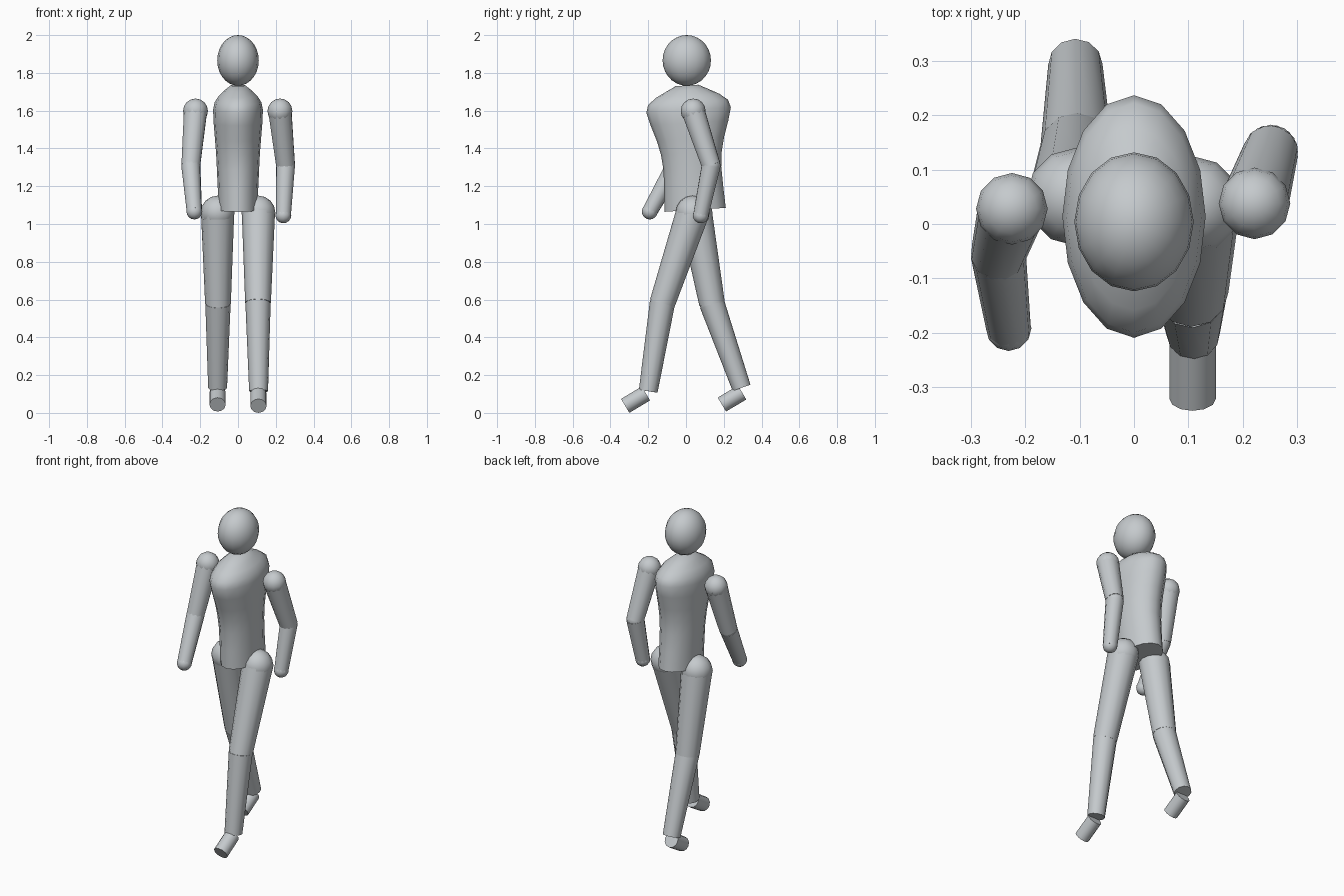
import bpy, bmesh, math
from mathutils import Vector, Matrix

cube = bpy.data.objects.get("Cube")
if cube:
    bpy.data.objects.remove(cube, do_unlink=True)

grey = bpy.data.materials.new("soft_grey")
grey.use_nodes = True
colour = (0.56, 0.59, 0.61, 1)
grey.diffuse_color = colour
grey.node_tree.nodes["Principled BSDF"].inputs["Base Color"].default_value = colour


def finish(name, bm, angle=40):
    """Turn a bmesh into a smooth object that keeps its sharp rims."""
    bmesh.ops.recalc_face_normals(bm, faces=bm.faces)
    mesh = bpy.data.meshes.new(name)
    bm.to_mesh(mesh)
    bm.free()
    mesh.materials.append(grey)
    obj = bpy.data.objects.new(name, mesh)
    bpy.context.collection.objects.link(obj)
    bpy.ops.object.select_all(action='DESELECT')
    obj.select_set(True)
    bpy.context.view_layer.objects.active = obj
    bpy.ops.object.shade_smooth_by_angle(angle=math.radians(angle))
    return obj


def ball(name, centre, radii, segments=12, rings=8):
    bm = bmesh.new()
    place = Matrix.Translation(centre) @ Matrix.Diagonal((*radii, 1))
    bmesh.ops.create_uvsphere(bm, u_segments=segments, v_segments=rings, radius=1, matrix=place)
    return finish(name, bm, 60)


def limb(name, start, end, r_start, r_end):
    """Tapered cylinder between two points."""
    a, b = Vector(start), Vector(end)
    turn = (b - a).to_track_quat('Z', 'Y').to_matrix().to_4x4()
    bm = bmesh.new()
    bmesh.ops.create_cone(bm, cap_ends=True, segments=12, radius1=r_start, radius2=r_end,
                          depth=(b - a).length, matrix=Matrix.Translation((a + b) / 2) @ turn)
    return finish(name, bm)


# Torso: elliptical rings (height, half width, half depth), leaning forward
rings = [(0, .105, .163), (.11, .107, .157), (.22, .112, .153), (.30, .116, .161),
         (.375, .122, .178), (.46, .129, .206), (.53, .132, .224), (.57, .124, .212),
         (.605, .102, .168), (.635, .070, .110), (.66, .040, .060)]
sides = 16
bm = bmesh.new()
loops = []
for h, rx, ry in rings:
    angles = [2 * math.pi * i / sides for i in range(sides)]
    loops.append([bm.verts.new((rx * math.cos(t), ry * math.sin(t), h)) for t in angles])
for low, high in zip(loops, loops[1:]):
    for i in range(sides):
        j = (i + 1) % sides
        bm.faces.new((low[i], low[j], high[j], high[i]))
bm.faces.new(loops[0][::-1])
bm.faces.new(loops[-1])
torso = finish("torso", bm, 50)
torso.location = (0, .048, 1.075)
torso.rotation_euler.x = math.radians(3.7)

# Head
ball("head", (0, .004, 1.866), (.11, .128, .134), 16, 14)

# Arms: shoulder, elbow, hand
arms = {"left": [(.222, .038, 1.598), (.252, .133, 1.31), (.24, .078, 1.046)],
        "right": [(-.225, .028, 1.598), (-.25, -.055, 1.31), (-.231, -.192, 1.066)]}
for side, (shoulder, elbow, hand) in arms.items():
    ball(side + "_shoulder", shoulder, (.066,) * 3)
    limb(side + "_upper_arm", shoulder, elbow, .063, .051)
    ball(side + "_elbow", elbow, (.05,) * 3)
    limb(side + "_forearm", elbow, hand, .051, .041)
    ball(side + "_hand", hand, (.042,) * 3)

# Legs: hip, knee, ankle, heel, toe
legs = {"left": [(.108, .035, 1.06), (.106, -.125, .582), (.109, -.2, .115),
                 (.108, -.212, .103), (.108, -.322, .037)],
        "right": [(-.108, .05, 1.06), (-.106, .138, .577), (-.108, .294, .133),
                  (-.108, .297, .108), (-.108, .19, .044)]}
for side, (hip, knee, ankle, heel, toe) in legs.items():
    ball(side + "_hip", hip, (.09,) * 3)
    limb(side + "_thigh", hip, knee, .088, .068)
    ball(side + "_knee", knee, (.066,) * 3)
    limb(side + "_shin", knee, ankle, .067, .05)
    limb(side + "_foot", heel, toe, .043, .043)
